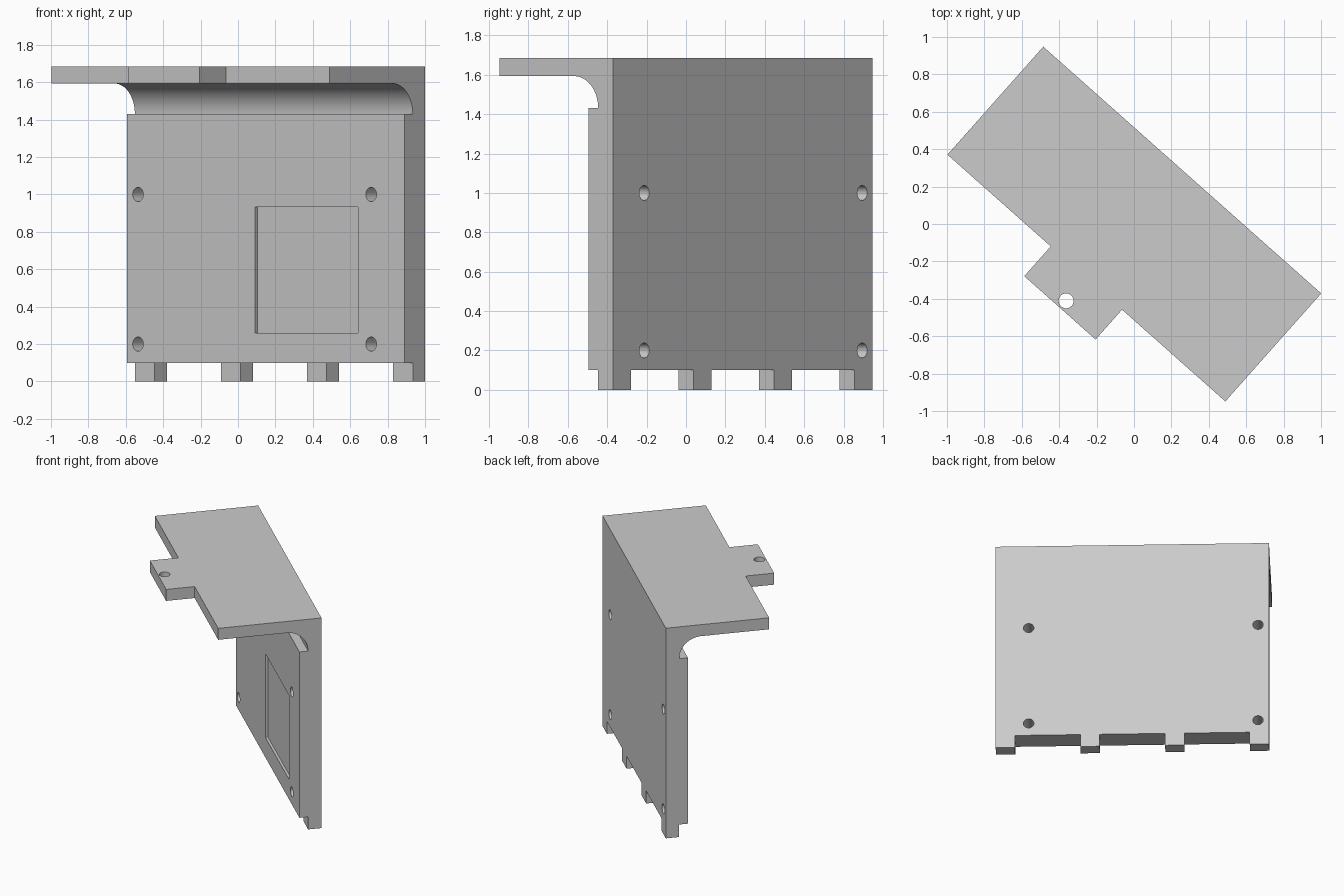
import bpy, bmesh, math
from mathutils import Matrix, Vector

if "Cube" in bpy.data.objects:
    bpy.data.objects.remove(bpy.data.objects["Cube"], do_unlink=True)

# Main sizes, in the bracket's own frame: x along the length, -y outward from the wall
LENGTH, SHELF, REACH, HEIGHT = 1.987, 0.772, 0.985, 1.685
WALL, PLATE, SHELF_Z, LEDGE_Z, FOOT_Z = 0.10, 0.165, 1.593, 1.43, 0.10
FOOT_W, FOOT_COUNT, TAB_W = 0.14, 4, 0.51
HOLE_R = 0.038

grey = bpy.data.materials.new("light grey")
grey.use_nodes = True
colour = (0.6, 0.6, 0.6, 1)
grey.diffuse_color = colour
grey.node_tree.nodes["Principled BSDF"].inputs["Base Color"].default_value = colour


def make_object(name, bm):
    bmesh.ops.recalc_face_normals(bm, faces=bm.faces)
    mesh = bpy.data.meshes.new(name)
    bm.to_mesh(mesh)
    bm.free()
    mesh.materials.append(grey)
    obj = bpy.data.objects.new(name, mesh)
    bpy.context.collection.objects.link(obj)
    return obj


def add_box(bm, x, out, z):
    """Box from ranges along the length, outward and upward."""
    size = Vector((x[1] - x[0], out[1] - out[0], z[1] - z[0]))
    mid = Vector((sum(x) / 2, -sum(out) / 2, sum(z) / 2))
    bmesh.ops.create_cube(bm, size=1, matrix=Matrix.LocRotScale(mid, None, size))


def add_pin(bm, centre, depth, radius, tilt=0):
    matrix = Matrix.Translation(centre) @ Matrix.Rotation(tilt, 4, "X")
    bmesh.ops.create_cone(bm, cap_ends=True, segments=32, radius1=radius,
                          radius2=radius, depth=depth, matrix=matrix)


# Wall, thick front plate, fillet and shelf: one profile swept along the length
radius = SHELF_Z - LEDGE_Z
profile = [(0, 0), (WALL, 0), (WALL, FOOT_Z), (PLATE, FOOT_Z), (PLATE, LEDGE_Z)]
for i in range(17):
    a = math.pi / 2 * i / 16
    profile.append((WALL + radius * (1 - math.cos(a)), LEDGE_Z + radius * math.sin(a)))
profile += [(REACH, SHELF_Z), (REACH, HEIGHT), (0, HEIGHT)]
bm = bmesh.new()
section = bm.faces.new([bm.verts.new((0, -out, z)) for out, z in profile])
swept = bmesh.ops.extrude_face_region(bm, geom=[section], use_keep_orig=True)["geom"]
bmesh.ops.translate(bm, vec=(LENGTH, 0, 0),
                    verts=[v for v in swept if isinstance(v, bmesh.types.BMVert)])
bracket = make_object("bracket", bm)

cut = bmesh.new()
# Gaps between the feet
pitch = (LENGTH - FOOT_W) / (FOOT_COUNT - 1)
for i in range(FOOT_COUNT - 1):
    add_box(cut, (i * pitch + FOOT_W, (i + 1) * pitch), (-0.1, 0.3), (-0.1, FOOT_Z))
# Shelf trimmed back on both sides of the centre tab
mid = LENGTH / 2
add_box(cut, (-0.1, mid - TAB_W / 2), (SHELF, 1.1), (1.4, 1.8))
add_box(cut, (mid + TAB_W / 2, LENGTH + 0.1), (SHELF, 1.1), (1.4, 1.8))
# Hole in the tab
add_pin(cut, (mid, -0.935, SHELF_Z), 0.5, 0.04)
# Four bolt holes through the wall
for x in (0.08, 1.747):
    for z in (0.2, 1.0):
        add_pin(cut, (x, -0.08, z), 0.4, HOLE_R, math.pi / 2)
# Shallow rectangular recess in the front plate
add_box(cut, (0.917, 1.653), (PLATE - 0.02, 0.3), (0.26, 0.932))
cutter = make_object("cutter", cut)
cutter.hide_render = True

mod = bracket.modifiers.new("cuts", "BOOLEAN")
mod.operation, mod.solver, mod.object = "DIFFERENCE", "EXACT", cutter
bpy.ops.object.select_all(action="DESELECT")
bpy.context.view_layer.objects.active = bracket
bracket.select_set(True)
bpy.ops.object.modifier_apply(modifier=mod.name)
bpy.data.objects.remove(cutter, do_unlink=True)
bpy.ops.object.shade_smooth_by_angle(angle=math.radians(30))

# Turn the bracket to its standing direction
bracket.rotation_euler.z = math.radians(-41.6)
bracket.location = (-0.485, 0.948, 0)
